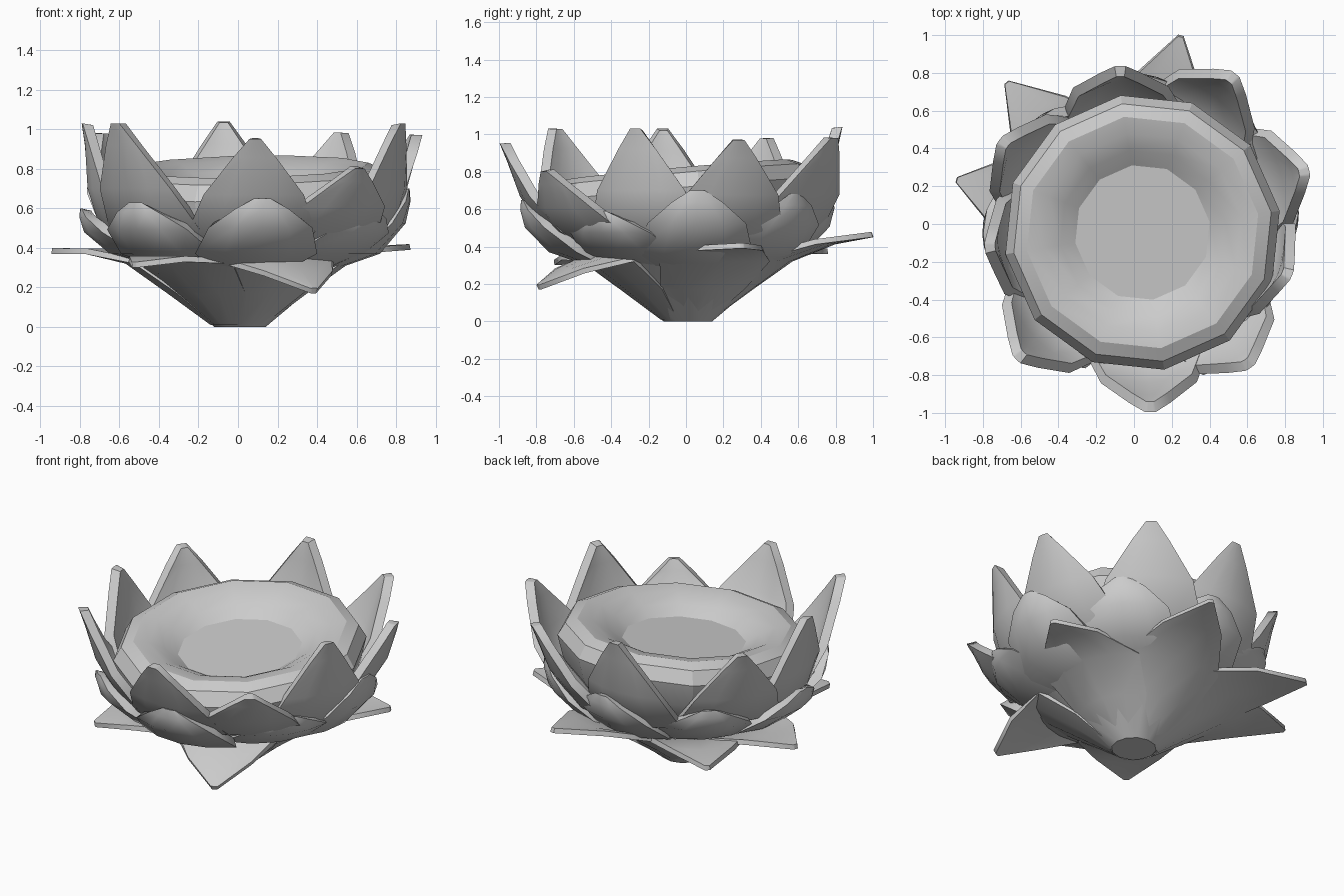
import bpy, bmesh, math
from math import cos, sin, radians
from mathutils import Vector

cube = bpy.data.objects.get("Cube")
if cube:
    bpy.data.objects.remove(cube, do_unlink=True)

grey = bpy.data.materials.new("stone grey")
grey.use_nodes = True
GREY = (0.6, 0.6, 0.6, 1)
grey.diffuse_color = GREY
grey.node_tree.nodes["Principled BSDF"].inputs["Base Color"].default_value = GREY


def finish(name, bm, angle):
    mesh = bpy.data.meshes.new(name)
    bm.to_mesh(mesh)
    bm.free()
    mesh.materials.append(grey)
    obj = bpy.data.objects.new(name, mesh)
    bpy.context.collection.objects.link(obj)
    bpy.ops.object.select_all(action='DESELECT')
    obj.select_set(True)
    bpy.context.view_layer.objects.active = obj
    bpy.ops.object.shade_smooth_by_angle(angle=radians(angle))


def petal(name, degrees, rows, thickness, skew, cup, shrink):
    """Sweep rows of (radius, height, half width) around the centre."""
    bm = bmesh.new()
    grid = []
    for radius, height, half in rows:
        row = []
        for step in range(-2, 3):
            s = step / 2
            r = radius + skew * s * min(1, half / 0.25) - cup * s * s * half
            a = radians(degrees) + half * s / radius
            row.append(bm.verts.new((r * cos(a), r * sin(a), height)))
        grid.append(row)
    for low, high in zip(grid, grid[1:]):
        for i in range(4):
            bm.faces.new((low[i], low[i + 1], high[i + 1], high[i]))
    # Inner skin, slightly smaller so the rim is bevelled inward
    bm.normal_update()
    outer = list(bm.faces)
    middle_point = sum((v.co for v in bm.verts), Vector()) / len(bm.verts)
    inner = {v: bm.verts.new(v.co.lerp(middle_point, shrink) - v.normal * thickness)
             for v in list(bm.verts)}
    rim = [(l.vert, l.link_loop_next.vert)
           for f in outer for l in f.loops if l.edge.is_boundary]
    for f in outer:
        bm.faces.new([inner[v] for v in reversed(f.verts)])
    for a, b in rim:
        bm.faces.new((b, a, inner[a], inner[b]))
    finish(name, bm, 50)


def off_centre(degrees):
    """The flower swells toward its front left side."""
    return 0.05 * cos(radians(degrees + 45))


# Cushioned seat: a thick rounded rim around a dish, leaning forward
profile = [(0.36, 0.70), (0.44, 0.75), (0.53, 0.795), (0.62, 0.81), (0.69, 0.78),
           (0.735, 0.70), (0.70, 0.56), (0.58, 0.40), (0.42, 0.30)]
bm = bmesh.new()
SIDES = 12
rings = []
for radius, height in profile:
    ring = []
    for i in range(SIDES):
        a = math.tau * (i + 0.3) / SIDES
        x, y = radius * cos(a), radius * sin(a)
        lean = (0.09 * y + 0.02 * x) * min(1, height / 0.7)
        ring.append(bm.verts.new((x + 0.045, y - 0.045, height + lean)))
    rings.append(ring)
for a, b in zip(rings, rings[1:]):
    for i in range(SIDES):
        j = (i + 1) % SIDES
        bm.faces.new((a[j], a[i], b[i], b[j]))
bm.faces.new(rings[0])
bm.faces.new(rings[-1][::-1])
finish("seat", bm, 24)

# Tall upper petals: direction, tip radius, tip height
upper = [(17, 0.97, 0.97), (56, 0.96, 0.98), (95, 0.84, 1.04), (148, 0.84, 0.98),
         (189, 0.80, 1.03), (229, 0.95, 1.03), (275, 1.00, 0.95), (309, 0.98, 0.80),
         (342, 0.88, 1.03)]
for n, (deg, r, z) in enumerate(upper):
    belly = 0.73 + off_centre(deg)
    rows = [(belly - 0.22, 0.36, 0.20),
            (belly, 0.48, 0.34),
            (belly + 0.03 + (r - belly) * 0.4, 0.48 + (z - 0.48) * 0.4, 0.26),
            (belly + (r - belly) * 0.83, 0.48 + (z - 0.48) * 0.8, 0.11),
            (r, z, 0.03)]
    petal(f"upper_petal_{n + 1}", deg, rows, 0.05, 0.02, 0.04, 0.05)

# Shorter middle petals hugging the outside: direction, tip radius, tip height
middle = [(4, 0.87, 0.70), (45, 0.83, 0.68), (86, 0.79, 0.66), (135, 0.76, 0.62),
          (184, 0.80, 0.60), (232, 0.85, 0.63), (278, 0.89, 0.65), (326, 0.83, 0.59)]
for n, (deg, r, z) in enumerate(middle):
    rows = [(r - 0.38, 0.29, 0.20),
            (r - 0.15, 0.37, 0.34),
            (r - 0.02, 0.38 + (z - 0.38) * 0.45, 0.28),
            (r + 0.005, 0.38 + (z - 0.38) * 0.8, 0.14),
            (r, z, 0.04)]
    petal(f"middle_petal_{n + 1}", deg, rows, 0.05, 0.01, 0.12, 0.05)

# Spreading base leaves, arched near their tips
leaves = [(19, 0.92, 0.39), (76, 1.03, 0.45), (132, 1.01, 0.36), (166, 0.97, 0.37),
          (233, 0.87, 0.30), (296, 0.87, 0.17)]
for n, (deg, r, z) in enumerate(leaves):
    rows = [(0.14, 0.01, 0.11),
            (0.36, 0.17, 0.27),
            (0.57, 0.32, 0.34),
            (0.57 + (r - 0.57) * 0.5, 0.34 + (z - 0.32) * 0.55, 0.19),
            (r, z, 0.015)]
    petal(f"base_leaf_{n + 1}", deg, rows, 0.03, 0.01, 0.06, 0.01)

# Tapered foot filling the space between the leaves
bm = bmesh.new()
bmesh.ops.create_cone(bm, cap_ends=True, segments=12, radius1=0.13, radius2=0.50, depth=0.31)
bmesh.ops.translate(bm, verts=bm.verts, vec=(0.01, 0.01, 0.155))
finish("foot", bm, 40)
